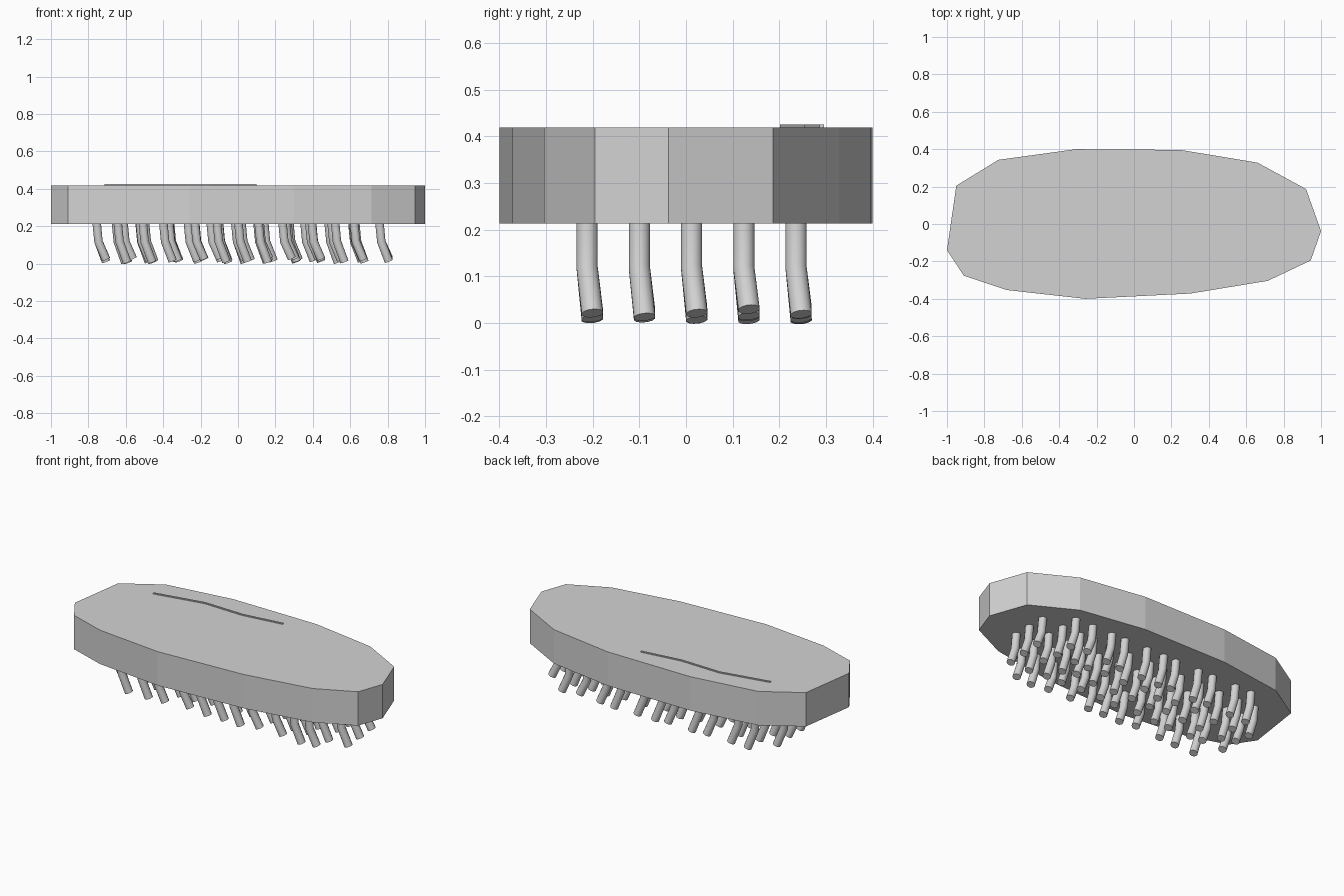
import bpy, bmesh, math, random
from mathutils import Vector

if "Cube" in bpy.data.objects:
    bpy.data.objects.remove(bpy.data.objects["Cube"])

random.seed(4)
grey = bpy.data.materials.new("plain grey")
grey.diffuse_color = (0.65, 0.65, 0.65, 1)
grey.use_nodes = True
grey.node_tree.nodes["Principled BSDF"].inputs["Base Color"].default_value = grey.diffuse_color


def finish(name, bm):
    bmesh.ops.recalc_face_normals(bm, faces=bm.faces)
    me = bpy.data.meshes.new(name)
    bm.to_mesh(me)
    bm.free()
    me.materials.append(grey)
    ob = bpy.data.objects.new(name, me)
    bpy.context.collection.objects.link(ob)
    return ob


def tube(bm, pts, radius, sides):
    """Sweep a polygon along a path of points, with capped ends."""
    pts = [Vector(p) for p in pts]
    rings = []
    for k, p in enumerate(pts):
        d = (pts[min(k + 1, len(pts) - 1)] - pts[max(k - 1, 0)]).normalized()
        u = d.cross(Vector((0, 1, 0))).normalized()
        v = d.cross(u)
        angles = [2 * math.pi * (i + 0.5) / sides for i in range(sides)]
        rings.append([bm.verts.new(p + radius * (math.cos(a) * u + math.sin(a) * v))
                      for a in angles])
    for r, s in zip(rings, rings[1:]):
        for i in range(sides):
            j = (i + 1) % sides
            f = bm.faces.new((r[i], r[j], s[j], s[i]))
            f.smooth = sides > 6
    bm.faces.new(rings[0])
    bm.faces.new(rings[-1])


# Flat slab with an irregular oval outline
BOTTOM, TOP = 0.213, 0.419
outline = [(-1, -0.14), (-0.91, -0.276), (-0.68, -0.353), (-0.26, -0.4),
           (0.30, -0.372), (0.715, -0.304), (0.945, -0.195), (1, -0.038),
           (0.92, 0.187), (0.66, 0.328), (0.25, 0.396), (-0.31, 0.4),
           (-0.725, 0.343), (-0.95, 0.205)]
bm = bmesh.new()
face = bm.faces.new([bm.verts.new((x, y, BOTTOM)) for x, y in outline])
ext = bmesh.ops.extrude_face_region(bm, geom=[face], use_keep_orig=True)
for v in ext["geom"]:
    if isinstance(v, bmesh.types.BMVert):
        v.co.z = TOP
finish("brush_slab", bm)

# Bent bristles in five rows, the outer rows shorter
bm = bmesh.new()
for row in range(-2, 3):
    reach = 5 if abs(row) == 2 else 6
    for col in range(-reach, reach + 1):
        jitter = 0 if abs(col) == 6 else random.uniform(-0.025, 0.025)
        x = col * 0.126 + 0.01 + jitter
        y = row * 0.112 + 0.012
        tip = random.uniform(0.005, 0.03)
        tube(bm, [(x - 0.01, y, BOTTOM + 0.01), (x, y, 0.118),
                  (x + 0.04, y + 0.011, tip)], 0.0235, 12)
finish("bristles", bm)

# Thin crack line on the top face
bm = bmesh.new()
path = [(-0.713, 0.206), (-0.41, 0.265), (-0.15, 0.258), (0.1, 0.291)]
corners = []
for x, y in path:
    corners.append([bm.verts.new((x, y + dy, z)) for dy, z in
                    ((-0.005, TOP - 0.002), (0.005, TOP - 0.002),
                     (0.005, 0.425), (-0.005, 0.425))])
for a, b in zip(corners, corners[1:]):
    for i in range(4):
        j = (i + 1) % 4
        bm.faces.new((a[i], a[j], b[j], b[i]))
bm.faces.new(corners[0])
bm.faces.new(corners[-1])
finish("top_line", bm)
